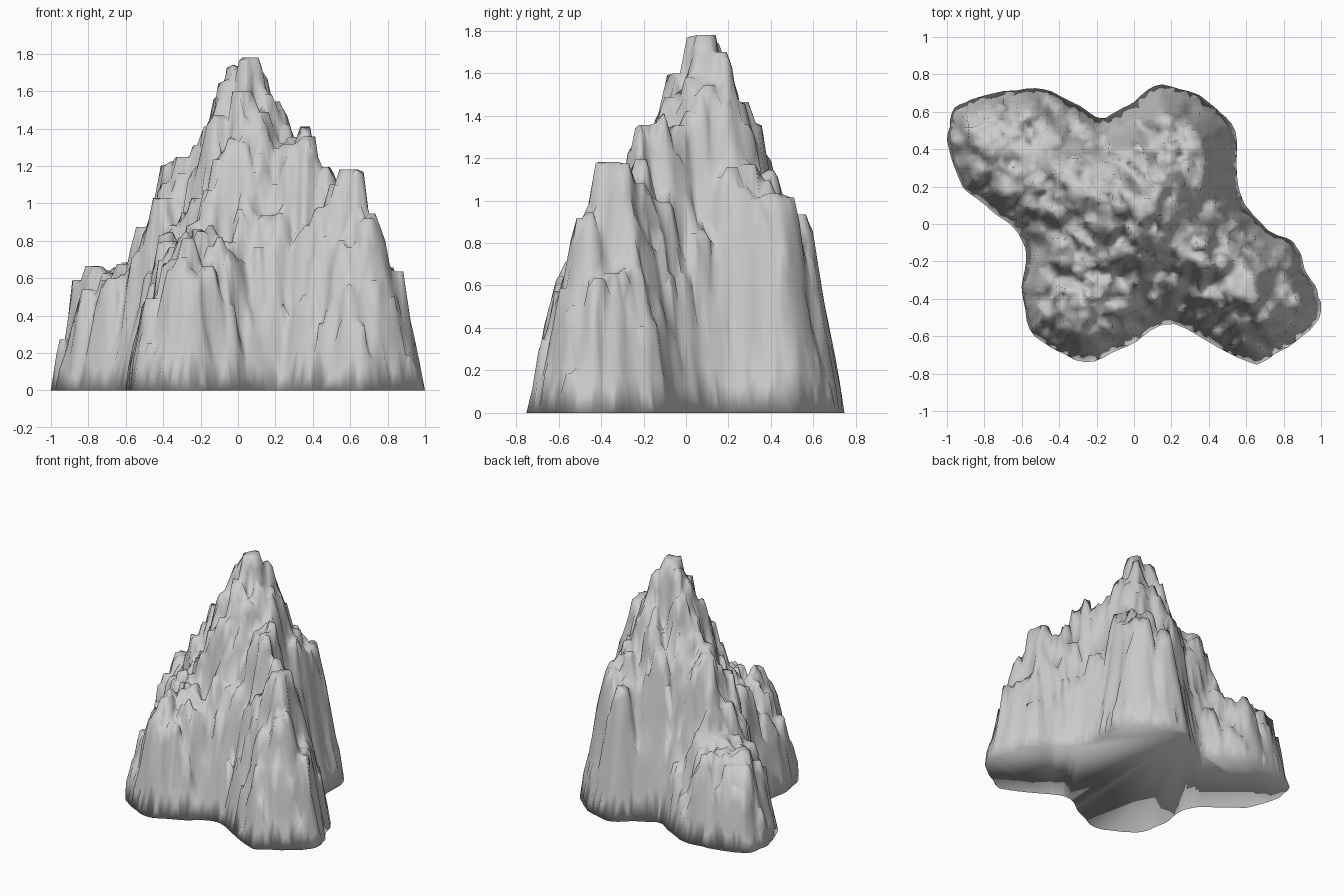
import bpy, bmesh, math, random
from mathutils import Vector, kdtree, geometry

if "Cube" in bpy.data.objects:
    bpy.data.objects.remove(bpy.data.objects["Cube"])

random.seed(11)

# footprint, counter-clockwise seen from above
OUTLINE = [(.99, -.39), (.92, -.24), (.86, -.1), (.75, -.05), (.64, .05), (.56, .2),
           (.54, .5), (.39, .66), (.15, .75), (-.03, .64), (-.18, .57), (-.32, .65),
           (-.53, .73), (-.8, .69), (-.96, .62), (-1, .45), (-.93, .22), (-.8, .1),
           (-.64, -.03), (-.58, -.16), (-.6, -.38), (-.53, -.6), (-.26, -.74),
           (-.03, -.65), (.16, -.54), (.29, -.57), (.56, -.72), (.72, -.73), (.98, -.53)]

# peaks: x, y, radius, height, roundness
PEAKS = [(.05, .09, .70, 1.86, 1.15), (.36, -.11, .48, 1.46, 1.6), (.60, -.36, .43, 1.17, 2.1),
         (-.19, -.36, .42, .87, 2.2), (-.64, .40, .46, .71, 2.2), (-.30, .20, .45, 1.29, 1.4),
         (.18, .38, .44, 1.17, 2.4), (-.28, -.08, .38, 1.0, 1.5)]
SUB, STEP = 5, .027


def smooth_outline():
    pts = [Vector(p) for p in OUTLINE]
    n, out = len(pts), []
    for i in range(n):
        a, b, c, d = (pts[(i + k - 1) % n] for k in range(4))
        for s in range(SUB):
            t = s / SUB
            p = .5 * (2 * b + (c - a) * t + (2 * a - 5 * b + 4 * c - d) * t * t
                      + (3 * b - a - 3 * c + d) * t ** 3)
            out.append(p * (1 + .012 * math.sin(len(out) * 1.1) * random.random()))
    s = 2 / (max(p.x for p in out) - min(p.x for p in out))
    return [p * s for p in out]


def make_tree(points):
    tree = kdtree.KDTree(len(points))
    for i, p in enumerate(points):
        tree.insert((p[0], p[1], 0), i)
    tree.balance()
    return tree


def inside(x, y):
    hit = False
    for p, q in zip(rim, rim[1:] + rim[:1]):
        if (p.y > y) != (q.y > y) and x < p.x + (y - p.y) * (q.x - p.x) / (q.y - p.y):
            hit = not hit
    return hit


rim = smooth_outline()
rim_tree = make_tree(rim)


def edge_distance(x, y):
    return rim_tree.find((x, y, 0))[2]


def envelope(x, y):
    # overall mountain height: tallest peak, limited by the steep outer cliff
    h = 0
    for cx, cy, r, top, p in PEAKS:
        d = math.hypot(x - cx, y - cy) / r
        if d < 1:
            h = max(h, top * (1 - d ** p))
    steep = 4.9 if x > -.1 and y > .1 else 4.2
    return min(max(h, .33), steep * edge_distance(x, y))


# rock columns: faceted tapered pillars with flat tops
columns = []


def add_column(x, y, top, cap, slope):
    turn, sides = random.uniform(0, 6.28), random.choice((4, 5, 5, 6))
    dirs = [(math.cos(turn + k * math.tau / sides), math.sin(turn + k * math.tau / sides))
            for k in range(sides)]
    columns.append((x, y, top, cap, dirs, slope))


while len(columns) < 480:
    x, y = random.uniform(-1, 1), random.uniform(-.75, .75)
    if inside(x, y):
        add_column(x, y, envelope(x, y) + random.uniform(-.07, .03),
                   random.uniform(.022, .05), random.uniform(6, 10))
for cx, cy, r, top, p in PEAKS:
    add_column(cx, cy, top - .05, .025, 8)
add_column(-.03, .15, 1.74, .025, 8)
add_column(.13, .18, 1.70, .025, 7)
col_tree = make_tree(columns)


def height(x, y):
    h = envelope(x, y) * .82
    for _, i, _ in col_tree.find_n((x, y, 0), 14):
        cx, cy, top, cap, dirs, slope = columns[i]
        dx, dy = x - cx, y - cy
        d = max(dx * a + dy * b for a, b in dirs) - cap
        h = max(h, top - slope * max(0, d))
    return max(0, min(h, 6 * edge_distance(x, y), 1.78))


# mountain surface: irregular triangle net inside the footprint, lifted to height
points = list(rim)
for i in range(-40, 41):
    for j in range(-30, 31):
        x = (i + random.uniform(-.35, .35)) * STEP
        y = (j + random.uniform(-.35, .35)) * STEP
        if inside(x, y) and edge_distance(x, y) > .016:
            points.append(Vector((x, y)))
n = len(rim)
net = geometry.delaunay_2d_cdt(points, [], [list(range(n))], 1, 1e-6)
bm = bmesh.new()
verts = [bm.verts.new((p.x, p.y, 0)) for p in net[0]]
for face in net[2]:
    bm.faces.new([verts[i] for i in face])
border = [e for e in bm.edges if e.is_boundary]
for v in bm.verts:
    if not v.is_boundary:
        v.co.z = height(v.co.x, v.co.y)

# flat underside, blended smoothly into the cliffs
bmesh.ops.contextual_create(bm, geom=border)
bmesh.ops.recalc_face_normals(bm, faces=bm.faces)
for f in bm.faces:
    f.smooth = True

mesh = bpy.data.meshes.new("rocky_mountain")
bm.to_mesh(mesh)
bm.free()
mountain = bpy.data.objects.new("rocky_mountain", mesh)
bpy.context.collection.objects.link(mountain)
